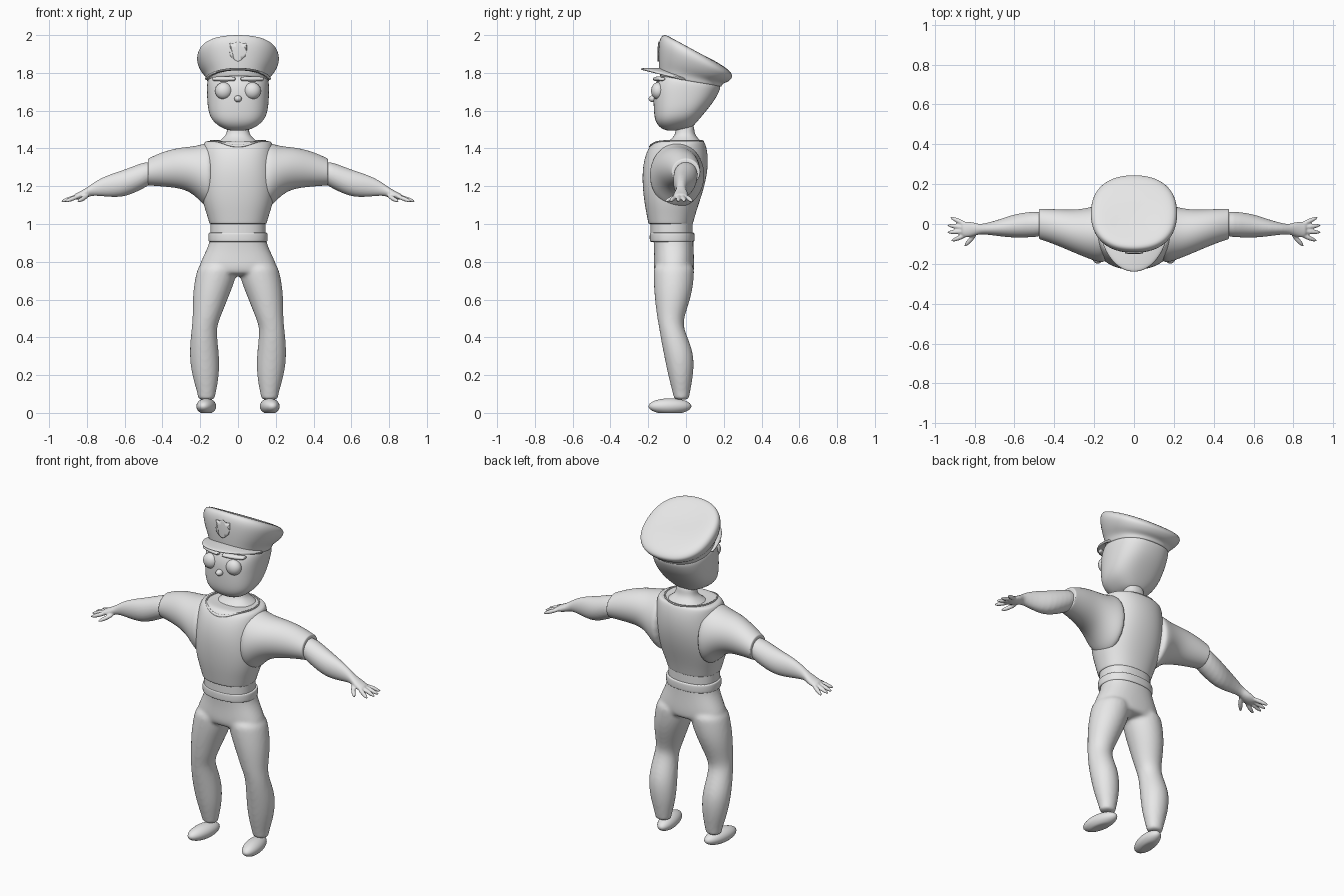
import bpy, bmesh
from math import sin, cos, pi, radians, copysign
from mathutils import Vector, Matrix

if "Cube" in bpy.data.objects:
    bpy.data.objects.remove(bpy.data.objects["Cube"], do_unlink=True)

GREY = (0.8, 0.8, 0.8, 1)
grey = bpy.data.materials.new("plain grey")
grey.use_nodes = True
grey.diffuse_color = GREY
grey.node_tree.nodes["Principled BSDF"].inputs["Base Color"].default_value = GREY

SIDES = 20
ANGLES = [2 * pi * i / SIDES for i in range(SIDES)]


def rounded(a, power):
    """Point on a unit superellipse."""
    c, s = cos(a), sin(a)
    return (copysign(abs(c) ** (2 / power), c), copysign(abs(s) ** (2 / power), s))


def level_ring(x0, x1, front, back, z_front, z_back=None, power=2.3):
    """Cross-section lying across z; it may tilt from front to back."""
    z_back = z_front if z_back is None else z_back
    ring = []
    for a in ANGLES:
        u, v = rounded(a, power)
        t = (v + 1) / 2
        ring.append(((x0 + x1) / 2 + u * (x1 - x0) / 2,
                     front + t * (back - front), z_front + t * (z_back - z_front)))
    return ring


def body_ring(half, *rest, **kw):
    return level_ring(-half, half, *rest, **kw)


def side_ring(x, y0, y1, z0, z1):
    """Upright cross-section facing x."""
    return [(x, (y0 + y1) / 2 + cos(a) * (y1 - y0) / 2,
             (z0 + z1) / 2 + sin(a) * (z1 - z0) / 2) for a in ANGLES]


def loft(bm, rings):
    loops = [[bm.verts.new(p) for p in ring] for ring in rings]
    for low, high in zip(loops, loops[1:]):
        for i in range(SIDES):
            j = (i + 1) % SIDES
            bm.faces.new((low[i], low[j], high[j], high[i]))
    bm.faces.new(loops[0])
    bm.faces.new(loops[-1])


def ellipsoid(bm, centre, size, turn=None):
    m = Matrix.Translation(centre) @ (turn or Matrix()) @ Matrix.Diagonal((*size, 1))
    return bmesh.ops.create_uvsphere(bm, u_segments=32, v_segments=16, radius=1, matrix=m)["verts"]


def finish(name, bm, mirror=False, subsurf=2, voxel=0, wrap=None, thick=0):
    bmesh.ops.recalc_face_normals(bm, faces=bm.faces[:])
    mesh = bpy.data.meshes.new(name)
    bm.to_mesh(mesh)
    bm.free()
    mesh.materials.append(grey)
    mesh.shade_smooth()
    ob = bpy.data.objects.new(name, mesh)
    bpy.context.collection.objects.link(ob)
    if wrap:
        target, axis = wrap
        mod = ob.modifiers.new("wrap", "SHRINKWRAP")
        mod.target, mod.wrap_method, mod.offset = target, "PROJECT", 0.003
        setattr(mod, "use_project_" + axis, True)
        mod.use_positive_direction = axis == "y"
        mod.use_negative_direction = axis == "z"
    if thick:
        mod = ob.modifiers.new("thickness", "SOLIDIFY")
        mod.thickness, mod.offset = thick, 0
    if subsurf:
        mod = ob.modifiers.new("subdivision", "SUBSURF")
        mod.levels = mod.render_levels = subsurf
    if voxel:
        mod = ob.modifiers.new("blend", "REMESH")
        mod.mode, mod.voxel_size, mod.use_smooth_shade = "VOXEL", voxel, True
        mod = ob.modifiers.new("soften", "SMOOTH")
        mod.factor, mod.iterations = 0.5, 5
    if mirror:
        ob.modifiers.new("mirror", "MIRROR").use_mirror_merge = False
    return ob


def lofted(name, rings, **kw):
    bm = bmesh.new()
    loft(bm, rings)
    return finish(name, bm, **kw)


# Trousers: hips and two legs blended into one skin
bm = bmesh.new()
loft(bm, [body_ring(*r) for r in (
    (.15, -.175, .04, .945), (.15, -.175, .04, .94), (.153, -.172, .04, .9),
    (.175, -.17, .042, .85), (.2, -.172, .045, .8), (.215, -.172, .045, .75),
    (.19, -.15, .03, .725))])
LEG = ((0, .2, .84), (-.172, .045), (0, .215, .76), (-.174, .044))
leg = ((.0, .205, -.172, .045, .8), (.005, .222, -.173, .044, .74), (.022, .234, -.172, .04, .68),
       (.055, .242, -.166, .024, .6), (.095, .24, -.153, -.012, .5), (.113, .246, -.143, -.012, .45),
       (.108, .253, -.132, .018, .38), (.098, .258, -.116, .044, .3), (.098, .245, -.096, .04, .2),
       (.116, .217, -.072, .022, .11), (.123, .211, -.063, .016, .075), (.123, .211, -.063, .016, .07))
for side in (1, -1):
    loft(bm, [[(side * x, y, z) for x, y, z in level_ring(*r, power=2)] for r in leg])
finish("trousers", bm, voxel=.01)

# Shoes: flat-soled ovals with the toes turned out
bm = bmesh.new()
for v in ellipsoid(bm, (.168, -.085, .035), (.05, .115, .042), Matrix.Rotation(radians(9), 4, "Z")):
    v.co.z = max(v.co.z, 0)
finish("shoes", bm, mirror=True, subsurf=0)

# Belt and waist
lofted("belt", [body_ring(h, -.035 - h, -.112 + h, z) for h, z in (
    (.148, .905), (.156, .906), (.159, .912), (.159, .948), (.156, .954), (.148, .955))])
lofted("waist", [body_ring(.148, -.19, .036, z) for z in (.94, .945, .98, 1.01, 1.015)])

# Torso
torso = lofted("torso", [body_ring(*r) for r in (
    (.14, -.185, .03, 1.0), (.152, -.2, .038, 1.001), (.155, -.202, .04, 1.01),
    (.17, -.212, .054, 1.06), (.19, -.223, .074, 1.12), (.203, -.232, .1, 1.2),
    (.2, -.233, .118, 1.29), (.192, -.217, .118, 1.37), (.187, -.187, .105, 1.425),
    (.172, -.16, .092, 1.442), (.11, -.1, .07, 1.435))])

# Neckline trim laid on the chest
bm = bmesh.new()
trim = [[bm.verts.new((.148 * k * cos(a), -.05 + .145 * k * sin(a), 1.7))
         for a in (2 * pi * i / 64 for i in range(64))] for k in (1, .95)]
for i in range(64):
    j = (i + 1) % 64
    bm.faces.new((trim[0][i], trim[0][j], trim[1][j], trim[1][i]))
finish("neckline_trim", bm, subsurf=0, wrap=(torso, "z"), thick=.005)

# Sleeves
lofted("sleeves", [side_ring(*r) for r in (
    (.12, -.19, .1, 1.08, 1.43), (.17, -.196, .1, 1.083, 1.432), (.21, -.182, .088, 1.132, 1.417),
    (.26, -.162, .077, 1.172, 1.41), (.32, -.137, .072, 1.19, 1.404), (.4, -.102, .076, 1.198, 1.383),
    (.47, -.078, .077, 1.203, 1.35), (.476, -.077, .077, 1.204, 1.347),
    (.478, -.065, .065, 1.215, 1.335))], mirror=True)

# Bare arms with hands and fingers blended on
bm = bmesh.new()
loft(bm, [side_ring(*r) for r in (
    (.44, -.06, .06, 1.22, 1.335), (.5, -.067, .064, 1.188, 1.328), (.56, -.069, .057, 1.158, 1.304),
    (.62, -.069, .044, 1.14, 1.282), (.69, -.06, .018, 1.143, 1.26), (.75, -.052, .003, 1.15, 1.23),
    (.78, -.052, -.002, 1.148, 1.207), (.81, -.064, .012, 1.136, 1.187),
    (.85, -.07, .012, 1.128, 1.165), (.868, -.062, .006, 1.13, 1.16))])
fingers = (((.835, -.005), (.922, .034)), ((.835, -.02), (.938, -.006)),
           ((.835, -.036), (.938, -.042)), ((.83, -.05), (.918, -.086)), ((.79, -.045), (.85, -.112)))
for base, tip in fingers:
    a, b = Vector((*base, 1.152)), Vector((*tip, 1.118))
    turn = (b - a).to_track_quat("Z", "Y").to_matrix().to_4x4()
    ellipsoid(bm, (a + b) / 2, (.012, .012, (b - a).length / 2), turn)
finish("arms", bm, mirror=True, subsurf=1, voxel=.005)

# Neck and head
lofted("neck", [body_ring(*r) for r in (
    (.14, -.14, .1, 1.41), (.1, -.09, .08, 1.44), (.068, -.063, .053, 1.465),
    (.058, -.054, .044, 1.49), (.055, -.055, .042, 1.54))])
lofted("head", [body_ring(*r, power=2.5) for r in (
    (.05, -.09, .02, 1.49, 1.5), (.1, -.135, .05, 1.505, 1.53), (.143, -.164, .08, 1.54, 1.565),
    (.16, -.172, .118, 1.59, 1.61), (.165, -.174, .157, 1.66, 1.66), (.167, -.173, .182, 1.72, 1.71),
    (.166, -.152, .186, 1.775, 1.735), (.15, -.12, .17, 1.8, 1.76))])

# Face
bm = bmesh.new()
ellipsoid(bm, (.076, -.148, 1.705), (.045, .037, .045))
finish("eyes", bm, mirror=True, subsurf=0)
bm = bmesh.new()
ellipsoid(bm, (0, -.175, 1.663), (.02, .023, .018))
finish("nose", bm, subsurf=0)
lofted("eyebrows", [side_ring(x, y - .018, y + .018, 1.768 - r, 1.768 + r) for x, y, r in (
    (.014, -.158, .007), (.018, -.158, .012), (.075, -.152, .013),
    (.13, -.128, .012), (.136, -.125, .007))], mirror=True)

# Cap: band, flared crown and sloping top
cap = lofted("cap", [body_ring(*r) for r in (
    (.16, -.135, .185, 1.775, 1.725), (.166, -.141, .191, 1.785, 1.728),
    (.17, -.145, .197, 1.825, 1.745), (.198, -.148, .224, 1.88, 1.75),
    (.221, -.148, .248, 1.95, 1.772), (.22, -.138, .248, 1.99, 1.79),
    (.2, -.115, .226, 2.011, 1.818), (.13, -.05, .16, 1.967, 1.86), (.05, .03, .1, 1.92, 1.89))])

# Visor: crescent that droops at the sides
bm = bmesh.new()
rows = []
for i in range(25):
    a = radians(-84 + 7 * i)
    z = 1.758 + .062 * cos(a)
    rows.append([bm.verts.new((r * sin(a), .015 - d * cos(a), z))
                 for r, d in ((.155, .14), (.172, .2), (.174, .257))])
for p, q in zip(rows, rows[1:]):
    for k in range(2):
        bm.faces.new((p[k], p[k + 1], q[k + 1], q[k]))
finish("visor", bm, thick=.014)

# Blank shield plate on the cap front
half = ((.022, 1.872), (.04, 1.89), (.044, 1.91), (.035, 1.935), (.044, 1.957), (.02, 1.955))
outline = [(0, 1.86), *half, (0, 1.965), *[(-x, z) for x, z in reversed(half)]]
bm = bmesh.new()
bm.faces.new([bm.verts.new((x, -.3, z)) for x, z in outline])
bmesh.ops.triangulate(bm, faces=bm.faces[:])
bmesh.ops.subdivide_edges(bm, edges=bm.edges[:], cuts=3, use_grid_fill=True)
finish("shield_plate", bm, subsurf=0, wrap=(cap, "y"), thick=.006)
